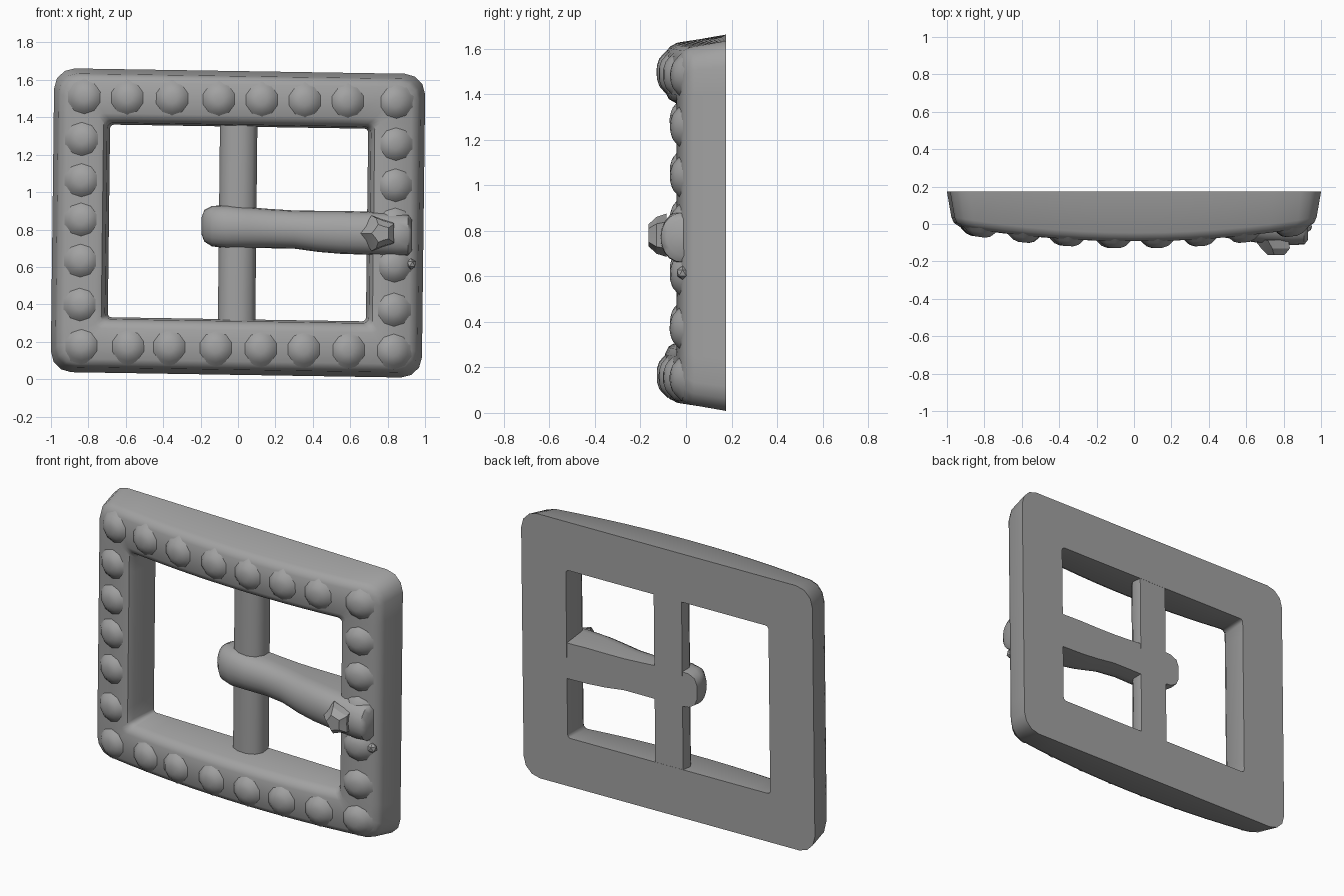
import bpy, bmesh, math
from mathutils import Vector, Matrix

if "Cube" in bpy.data.objects:
    bpy.data.objects.remove(bpy.data.objects["Cube"])

BACK = 0.175
CZ = 0.835

metal = bpy.data.materials.new("grey metal")
metal.diffuse_color = (0.36, 0.36, 0.36, 1)
metal.use_nodes = True
metal.node_tree.nodes["Principled BSDF"].inputs["Base Color"].default_value = metal.diffuse_color


def front_y(x):
    """Bowed front surface of the frame."""
    return -0.092 + 0.088 * x * x


def skew(x, z):
    """Slight hand-made lean of the frame."""
    return x + 0.012 * (z - CZ), z - 0.016 * x


def finish(bm, name, angle=40):
    bmesh.ops.recalc_face_normals(bm, faces=bm.faces)
    mesh = bpy.data.meshes.new(name)
    bm.to_mesh(mesh)
    bm.free()
    mesh.materials.append(metal)
    ob = bpy.data.objects.new(name, mesh)
    bpy.context.collection.objects.link(ob)
    bpy.ops.object.select_all(action='DESELECT')
    ob.select_set(True)
    bpy.context.view_layer.objects.active = ob
    bpy.ops.object.shade_smooth_by_angle(angle=math.radians(angle))
    return ob


def loft(bm, rings, loop=False, caps=True):
    """Skin closed rings of points; optionally join last ring to first."""
    vs = [[bm.verts.new(p) for p in r] for r in rings]
    pairs = list(zip(vs, vs[1:])) + ([(vs[-1], vs[0])] if loop else [])
    for a, b in pairs:
        for i in range(len(a)):
            j = (i + 1) % len(a)
            bm.faces.new((a[i], a[j], b[j], b[i]))
    if caps and not loop:
        bm.faces.new(vs[0])
        bm.faces.new(vs[-1])


def rounded_rect(hx, hz, r, side=12, corner=3):
    """Rounded rectangle outline with evenly split sides."""
    pts = []
    for k, (sx, sz) in enumerate([(1, 1), (-1, 1), (-1, -1), (1, -1)]):
        for i in range(corner + 1):
            a = math.radians(90 * (k + i / corner))
            pts.append((sx * (hx - r) + r * math.cos(a), sz * (hz - r) + r * math.sin(a)))
    out, n = [], len(pts)
    for i in range(n):
        p, q = pts[i], pts[(i + 1) % n]
        steps = side if i % (corner + 1) == corner else 1
        for s in range(steps):
            t = s / steps
            out.append((p[0] + (q[0] - p[0]) * t, p[1] + (q[1] - p[1]) * t))
    return out


# Frame: half width, half height, corner radius, offset behind the bowed front (None = back)
rings = []
for hx, hz, r, off in [(0.992, 0.812, 0.11, None), (0.968, 0.785, 0.10, 0.045),
                       (0.955, 0.770, 0.10, 0.018), (0.92, 0.74, 0.08, 0.0),
                       (0.755, 0.575, 0.03, 0.0), (0.725, 0.545, 0.03, 0.015),
                       (0.705, 0.525, 0.03, 0.05), (0.69, 0.515, 0.02, None)]:
    ring = []
    for x, z in rounded_rect(hx, hz, r):
        y = BACK if off is None else front_y(x) + off
        sx, sz = skew(x, z + CZ)
        ring.append((sx, y, sz))
    rings.append(ring)
bm = bmesh.new()
loft(bm, rings, loop=True)
finish(bm, "buckle_frame", 35)

# Centre bar: flat back, rounded front
section = [(-0.095, BACK - 0.001), (-0.1, 0.11), (-0.075, 0.07), (-0.03, 0.05),
           (0.03, 0.05), (0.075, 0.07), (0.1, 0.11), (0.095, BACK - 0.001)]
bm = bmesh.new()
loft(bm, [[(x + lean, y, z) for x, y in section] for z, lean in ((0.27, -0.008), (1.39, 0.004))])
finish(bm, "centre_bar")

# Prong: x, front y, centre z, half width
stations = [(-0.195, 0.10, 0.82, 0.045), (-0.18, 0.055, 0.82, 0.085), (-0.14, 0.01, 0.818, 0.108),
            (-0.06, -0.015, 0.815, 0.115), (0.05, -0.015, 0.81, 0.11), (0.17, -0.012, 0.805, 0.105),
            (0.30, -0.03, 0.80, 0.102), (0.43, -0.062, 0.79, 0.11), (0.55, -0.085, 0.785, 0.115),
            (0.70, -0.105, 0.78, 0.115), (0.85, -0.112, 0.772, 0.115), (0.91, -0.11, 0.77, 0.11),
            (0.93, -0.085, 0.77, 0.085)]
rings = []
for x, fy, cz, w in stations:
    depth = min(0.11, (BACK - fy) * 0.6)
    ring = [(x, BACK - 0.002, cz + w * 0.95)]
    for i in range(11):
        a = math.pi * i / 10
        ring.append((x, fy + depth * (1 - math.sin(a) ** 0.8), cz + w * math.cos(a)))
    ring.append((x, BACK - 0.002, cz - w * 0.95))
    rings.append(ring)
bm = bmesh.new()
loft(bm, rings)
finish(bm, "prong", 50)

# Rivet domes around the border
spots = [(x, 1.495) for x in (-0.83, -0.60, -0.36, -0.11, 0.12, 0.35, 0.58, 0.84)]
spots += [(x, 0.165) for x in (-0.83, -0.58, -0.36, -0.11, 0.13, 0.36, 0.60, 0.84)]
spots += [(s * 0.84, z) for s in (-1, 1) for z in (1.27, 1.05, 0.84, 0.62, 0.385)]
bm = bmesh.new()
for px, pz in spots:
    x, z = skew(px, pz)
    y, slope = front_y(x), 0.176 * x
    dome = []
    for r, h in ((0.10, -0.012), (0.078, 0.010), (0.058, 0.027), (0.028, 0.037)):
        dome.append([(x + r * math.cos(a), y + slope * r * math.cos(a) - h, z + r * math.sin(a))
                     for a in (math.tau * (i + 0.5) / 10 for i in range(10))])
    loft(bm, dome)
finish(bm, "border_studs", 40)

# Faceted knob near the prong tip
bm = bmesh.new()
knob = []
for r, y in ((0.10, -0.085), (0.085, -0.13), (0.05, -0.165)):
    knob.append([(0.745 + 0.02 * (y < -0.1) + r * k * math.cos(a), y, 0.78 + r * k * math.sin(a))
                 for a, k in ((math.tau * i / 10, 1 if i % 2 else 0.78) for i in range(10))])
loft(bm, knob)
finish(bm, "prong_knob", 15)

# Small rough burr below the prong tip
bm = bmesh.new()
bmesh.ops.create_icosphere(bm, subdivisions=1, radius=0.03,
                           matrix=Matrix.Translation(Vector((0.925, -0.015, 0.615))))
finish(bm, "rough_burr", 15)
